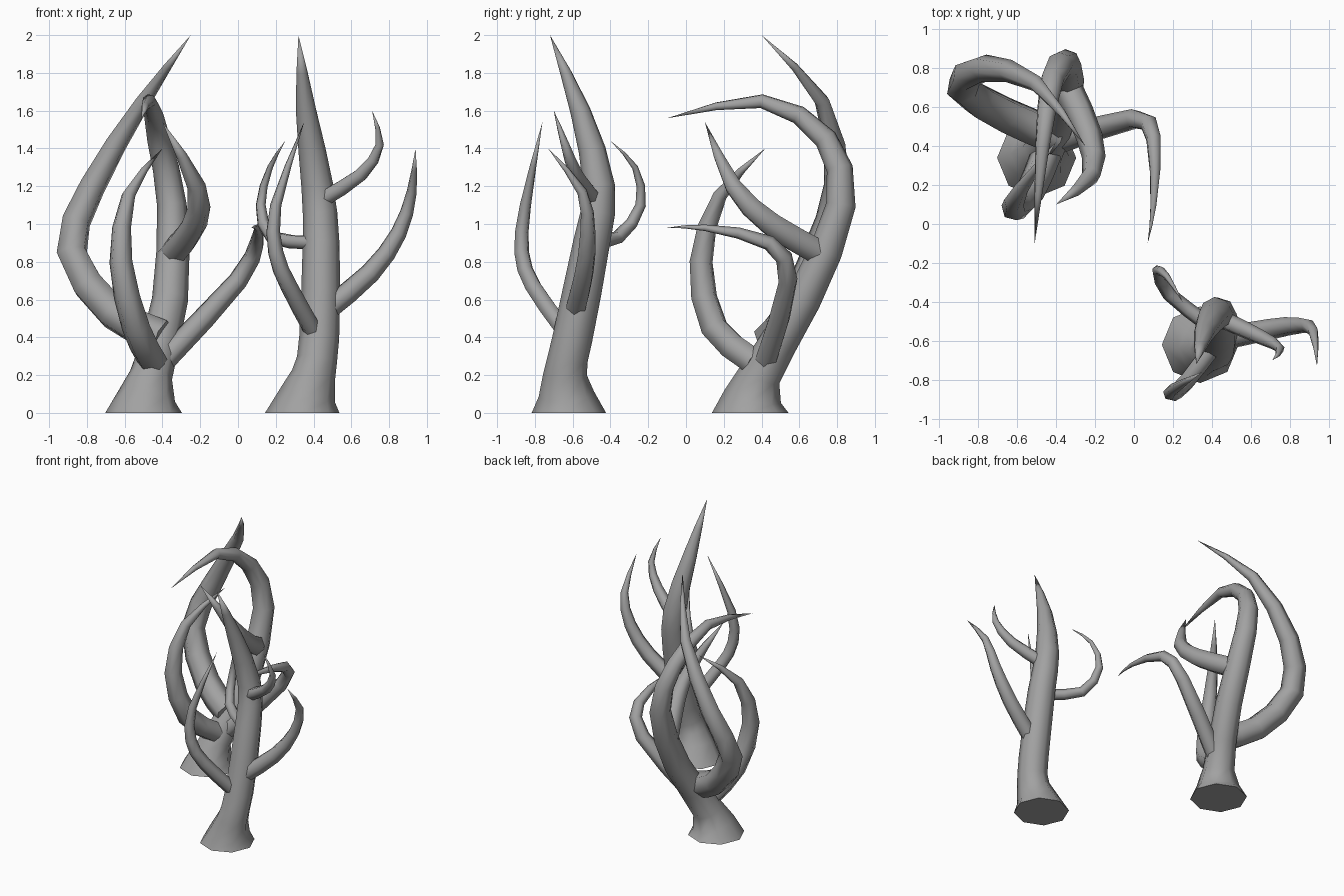
import bpy, bmesh, math
from mathutils import Vector

default_cube = bpy.data.objects.get("Cube")
if default_cube:
    bpy.data.objects.remove(default_cube)

bark = bpy.data.materials.new("grey_bark")
bark.use_nodes = True
grey = (.36, .36, .36, 1)
bark.diffuse_color = grey
bark.node_tree.nodes["Principled BSDF"].inputs["Base Color"].default_value = grey


def smooth_path(points):
    """Pass a flowing curve through the points, adding one bend halfway along each span."""
    knots = [Vector(point) for point in points]
    knots = [2 * knots[0] - knots[1]] + knots + [2 * knots[-1] - knots[-2]]
    path = []
    for before, start, end, after in zip(knots, knots[1:], knots[2:], knots[3:]):
        middle = (start + end) / 2 + (start + end - before - after) / 16
        path += [start, middle]
    return path + [knots[-2]]


def path_fractions(path):
    """Give the share of the whole length reached at each path point."""
    lengths = [0]
    for start, end in zip(path, path[1:]):
        lengths.append(lengths[-1] + (end - start).length)
    return [length / lengths[-1] for length in lengths]


def limb(name, radius, points, sides=6, taper=2, root_flare=0):
    """Sweep a tapering tube along the points, closing it in a sharp tip."""
    path = smooth_path(points)
    fractions = path_fractions(path)
    bm = bmesh.new()
    rings = []
    across = Vector((1, 0, 0))
    for index, centre in enumerate(path[:-1]):
        ahead = (path[index + 1] - centre).normalized()
        behind = (centre - path[index - 1]).normalized() if index else ahead
        axis = (ahead + behind).normalized()
        size = radius * (1 - fractions[index] ** taper)
        if root_flare:
            # Trunks widen towards the ground and stand on a level ring
            size += root_flare * max(0, 1 - centre.z / .3) ** 2
            if index == 0:
                axis = Vector((0, 0, 1))
        across = (across - axis * across.dot(axis)).normalized()
        upright = axis.cross(across)
        ring = []
        for corner in range(sides):
            angle = math.tau * corner / sides
            offset = across * math.cos(angle) + upright * math.sin(angle)
            ring.append(bm.verts.new(centre + offset * size))
        rings.append(ring)

    tip = bm.verts.new(path[-1])
    bm.faces.new(rings[0])
    for corner in range(sides):
        following = (corner + 1) % sides
        for low, high in zip(rings, rings[1:]):
            bm.faces.new((low[corner], low[following], high[following], high[corner]))
        bm.faces.new((rings[-1][corner], rings[-1][following], tip))
    bmesh.ops.recalc_face_normals(bm, faces=bm.faces)

    mesh = bpy.data.meshes.new(name)
    bm.to_mesh(mesh)
    bm.free()
    mesh.materials.append(bark)
    obj = bpy.data.objects.new(name, mesh)
    bpy.context.collection.objects.link(obj)
    bpy.ops.object.select_all(action="DESELECT")
    obj.select_set(True)
    bpy.context.view_layer.objects.active = obj
    bpy.ops.object.shade_smooth_by_angle(angle=math.radians(65))


# Hooked tree: trunk bending over at the top
limb("hooked_trunk", .103, [
    (-.5, .34, 0), (-.46, .39, .2), (-.36, .62, .6), (-.35, .82, 1.1),
    (-.42, .74, 1.45), (-.47, .4, 1.65), (-.51, -.1, 1.56)],
    sides=8, root_flare=.1)

# Hooked tree: branches
limb("hooked_loop_branch", .097, [
    (-.4, .45, .4), (-.66, .56, .53), (-.88, .7, .85), (-.77, .8, 1.2),
    (-.5, .72, 1.65), (-.25, .4, 2)])
limb("hooked_front_branch", .08, [
    (-.45, .36, .27), (-.54, .15, .45), (-.62, .08, .8), (-.58, .18, 1.15), (-.4, .42, 1.4)])
limb("hooked_side_branch", .064, [
    (-.4, .42, .27), (0, .54, .7), (.1, .44, .9), (.1, .1, .98), (.07, -.1, .98)])
limb("hooked_inner_branch", .077, [
    (-.35, .72, .84), (-.23, .45, 1), (-.22, .25, 1.2), (-.4, .1, 1.54)])

# Straight tree: trunk
limb("straight_trunk", .107, [
    (.34, -.62, 0), (.4, -.64, .2), (.43, -.6, .4), (.44, -.5, .9),
    (.42, -.46, 1.2), (.36, -.56, 1.6), (.32, -.72, 2)],
    sides=8, taper=3, root_flare=.09)

# Straight tree: branches
limb("straight_side_branch", .06, [
    (.45, -.59, .53), (.7, -.54, .74), (.85, -.52, .95), (.92, -.55, 1.17), (.94, -.73, 1.4)])
limb("straight_upper_branch", .047, [
    (.43, -.48, 1.12), (.65, -.58, 1.26), (.75, -.64, 1.42), (.71, -.7, 1.6)])
limb("straight_front_branch", .05, [
    (.4, -.64, .43), (.27, -.81, .67), (.2, -.87, .85), (.2, -.85, 1.1), (.35, -.76, 1.54)])
limb("straight_back_branch", .04, [
    (.4, -.53, .9), (.18, -.36, .93), (.12, -.24, 1.1), (.17, -.27, 1.3), (.25, -.4, 1.44)])
